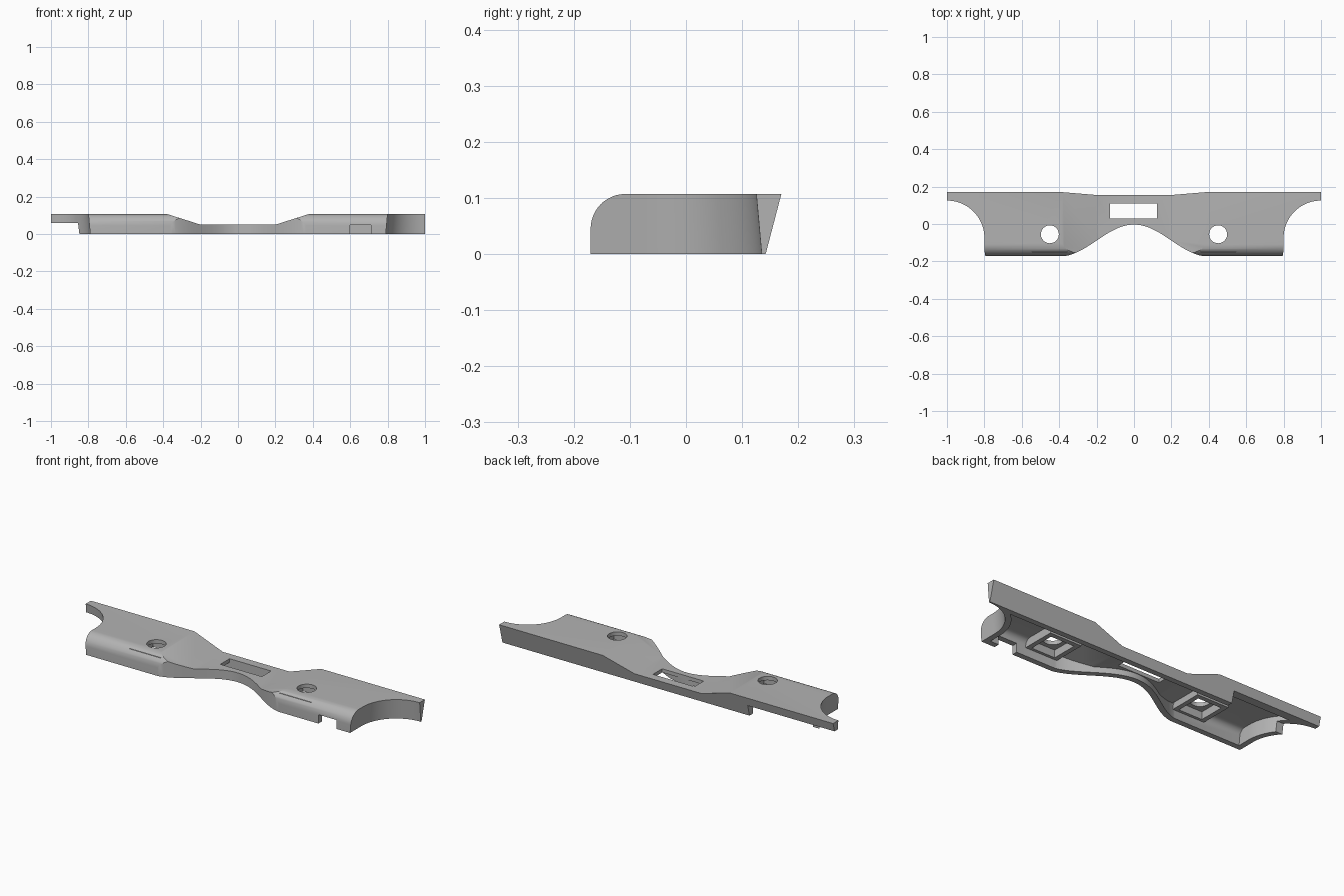
import bpy, bmesh
from math import sin, cos, pi, hypot

cube = bpy.data.objects.get("Cube")
if cube:
    bpy.data.objects.remove(cube)

TOP, LOW = 0.107, 0.05      # heights of the raised ends and the waist
WALL, ROOF = 0.03, 0.02     # shell thickness

grey = bpy.data.materials.new("plain_grey")
grey.use_nodes = True
grey.diffuse_color = (0.45, 0.45, 0.45, 1)
grey.node_tree.nodes["Principled BSDF"].inputs["Base Color"].default_value = (0.45, 0.45, 0.45, 1)


def loft(name, ring_a, ring_b):
    """Closed solid between two matching outlines."""
    bm = bmesh.new()
    a = [bm.verts.new(p) for p in ring_a]
    b = [bm.verts.new(p) for p in ring_b]
    bm.faces.new(a)
    bm.faces.new(b[::-1])
    for i in range(len(a)):
        j = (i + 1) % len(a)
        bm.faces.new((a[i], b[i], b[j], a[j]))
    bmesh.ops.recalc_face_normals(bm, faces=bm.faces)
    mesh = bpy.data.meshes.new(name)
    bm.to_mesh(mesh)
    bm.free()
    mesh.materials.append(grey)
    ob = bpy.data.objects.new(name, mesh)
    bpy.context.collection.objects.link(ob)
    return ob


def box(name, x0, x1, y0, y1, z0, z1):
    ring = [(x0, y0), (x1, y0), (x1, y1), (x0, y1)]
    return loft(name, [(x, y, z0) for x, y in ring], [(x, y, z1) for x, y in ring])


def combine(target, tool, operation):
    mod = target.modifiers.new("cut", 'BOOLEAN')
    mod.operation = operation
    mod.solver = 'EXACT'
    mod.object = tool
    bpy.context.view_layer.objects.active = target
    bpy.ops.object.modifier_apply(modifier=mod.name)
    bpy.data.objects.remove(tool)


def plan(z, inset):
    """Outline from above: wavy front, scooped ends widening downward."""
    half = []
    for i in range(25):
        x = 0.4 * i / 24
        y = -0.003 - 0.0855 * (1 - cos(pi * x / 0.4))
        slope = -0.0855 * pi / 0.4 * sin(pi * x / 0.4)
        n = hypot(slope, 1)
        half.append((x - slope / n * inset, y + inset / n))
    r = 0.21 - 0.09 * z + inset
    half += [(0.41, -0.25), (1 - r, -0.25)]
    for i in range(25):
        a = pi / 2 * i / 24
        half.append((1 - r * cos(a), -0.075 + r * sin(a)))
    half.append((1, 0.25))
    full = half + [(-x, y) for x, y in half[:0:-1]]
    return [(x, y, z) for x, y in full]


def shell_solid(name, inset, drop, floor):
    """Plan outline trimmed by the side profile and the front silhouette."""
    ob = loft(name, plan(-0.08, inset), plan(0.16, inset))
    # Side profile with rounded front edge
    top, front, r = TOP - drop, -0.17 + inset, 0.062 - inset
    side = [(front, floor)]
    for i in range(13):
        a = pi / 2 * i / 12
        side.append((front + r * (1 - cos(a)), top - r + r * sin(a)))
    if inset:
        side += [(0.112, top), (0.112, floor)]
    else:
        side += [(0.17, top), (0.142, floor)]
    combine(ob, loft("profile", [(-1.2, y, z) for y, z in side],
                     [(1.2, y, z) for y, z in side]), 'INTERSECT')
    # Dip over the waist
    low = LOW - drop
    dip = [(-0.38, top), (-0.2, low), (0.2, low), (0.38, top), (0.38, 0.3), (-0.38, 0.3)]
    combine(ob, loft("dip", [(x, -0.4, z) for x, z in dip],
                     [(x, 0.4, z) for x, z in dip]), 'DIFFERENCE')
    return ob


# Outer cover, hollowed from below
cover = shell_solid("cover", 0, 0, 0)
combine(cover, shell_solid("cavity", WALL, ROOF, -0.05), 'DIFFERENCE')

# Square screw bosses with round holes
for s in (-1, 1):
    cx, cy = 0.45 * s, -0.055
    combine(cover, box("boss", cx - 0.095, cx + 0.095, cy - 0.095, cy + 0.095, 0.045, 0.092), 'UNION')
    combine(cover, box("pocket", cx - 0.07, cx + 0.07, cy - 0.07, cy + 0.07, -0.05, 0.086), 'DIFFERENCE')
    hole = [(cx + 0.048 * cos(pi * i / 16), cy + 0.048 * sin(pi * i / 16)) for i in range(32)]
    combine(cover, loft("screw_hole", [(x, y, -0.1) for x, y in hole],
                        [(x, y, 0.2) for x, y in hole]), 'DIFFERENCE')

# Waist slot, front cable opening and rear corner relief
combine(cover, box("slot", -0.127, 0.122, 0.03, 0.109, -0.1, 0.2), 'DIFFERENCE')
combine(cover, box("cable_opening", 0.6, 0.71, -0.3, -0.12, -0.1, 0.048), 'DIFFERENCE')
combine(cover, box("corner_relief", -1.2, -0.48, 0.07, 0.3, -0.1, 0.06), 'DIFFERENCE')

bpy.ops.object.select_all(action='DESELECT')
cover.select_set(True)
bpy.context.view_layer.objects.active = cover
bpy.ops.object.shade_smooth_by_angle(angle=pi / 7)
